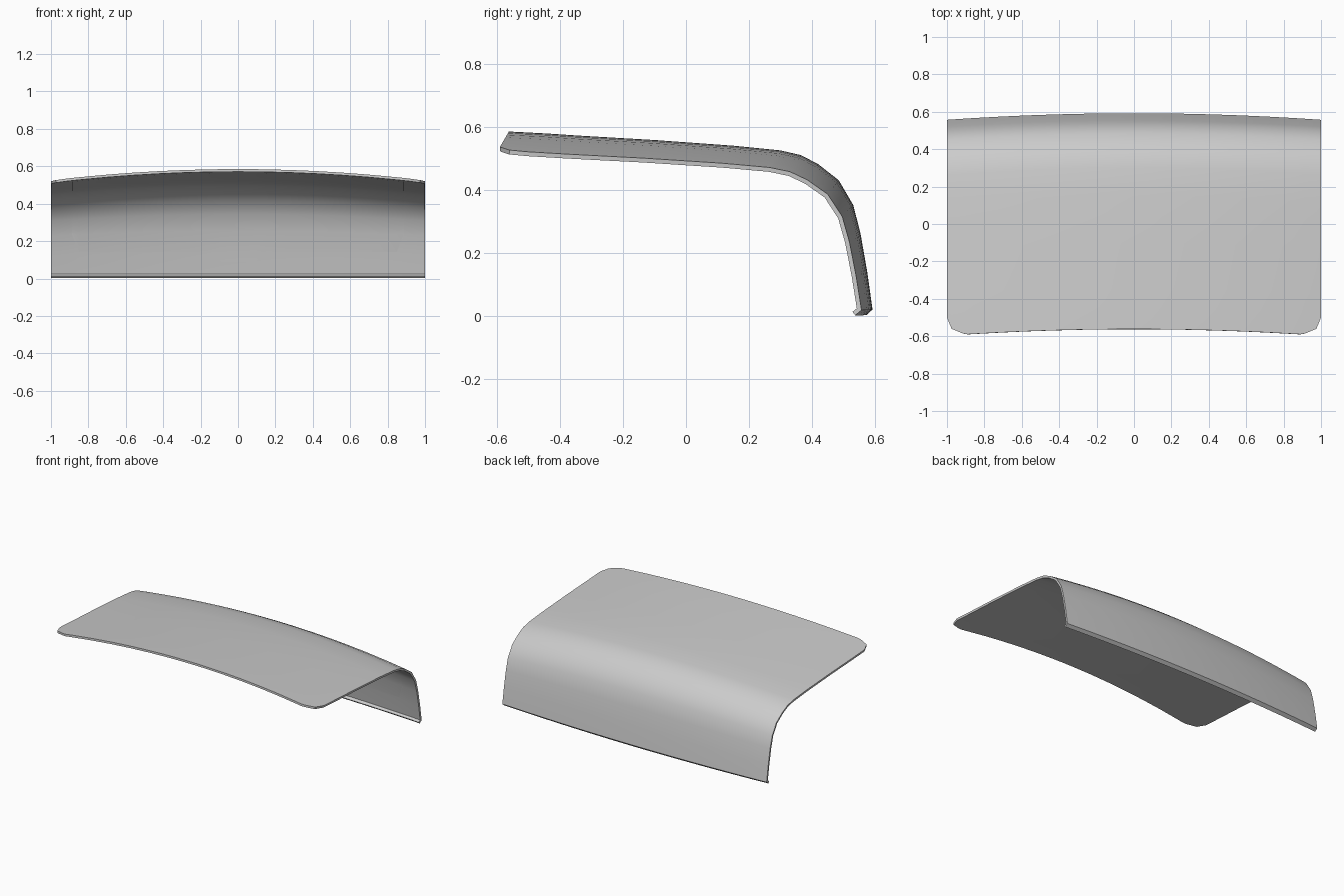
import bpy, bmesh
from mathutils import Vector

if "Cube" in bpy.data.objects:
    bpy.data.objects.remove(bpy.data.objects["Cube"])

# Outer centre-line profile (y, z), front edge to folded rear lip
PROFILE = [(-0.562, 0.585), (-0.46, 0.580), (-0.34, 0.572), (-0.10, 0.558), (0.15, 0.540),
           (0.30, 0.525), (0.365, 0.510), (0.42, 0.481), (0.485, 0.430), (0.531, 0.351),
           (0.554, 0.260), (0.575, 0.140), (0.592, 0.020), (0.572, 0.002)]
P = [Vector(p) for p in PROFILE]
S = [0.0]
for a, b in zip(P, P[1:]):
    S.append(S[-1] + (b - a).length)

HALF = [0.09, 0.15, 0.28, 0.42, 0.56, 0.70, 0.85, 0.89, 0.915, 0.975, 1.0]
COLS = [-x for x in reversed(HALF)] + [0.0] + HALF


def lerp(table, x):
    """Piecewise linear lookup in a list of (key, value)."""
    if x <= table[0][0]:
        return table[0][1]
    for (a, va), (b, vb) in zip(table, table[1:]):
        if x <= b:
            return va + (vb - va) * (x - a) / (b - a)
    return table[-1][1]


YS = [(s, p.x) for s, p in zip(S, P)]
ZS = [(s, p.y) for s, p in zip(S, P)]


def surf(x, s):
    """Crowned outer surface."""
    return Vector((x, lerp(YS, s) - 0.035 * x * x, lerp(ZS, s) * (1 - 0.103 * x * x)))


def inner(x, s, depth):
    e = 0.002
    n = (surf(x + e, s) - surf(x - e, s)).cross(surf(x, s + e) - surf(x, s - e))
    return surf(x, s) - n.normalized() * depth


def sheet(name, cols, rows, point, flip=False):
    """Grid surface; rows(x) gives the positions along the profile."""
    bm = bmesh.new()
    v = [[bm.verts.new(point(x, s)) for s in rows(x)] for x in cols]
    for c, d in zip(v, v[1:]):
        for j in range(len(c) - 1):
            f = [c[j], d[j], d[j + 1], c[j + 1]]
            bm.faces.new(f[::-1] if flip else f)
    me = bpy.data.meshes.new(name)
    bm.to_mesh(me)
    bm.free()
    ob = bpy.data.objects.new(name, me)
    bpy.context.collection.objects.link(ob)
    return ob


def finish(ob):
    bpy.ops.object.select_all(action='DESELECT')
    ob.select_set(True)
    bpy.context.view_layer.objects.active = ob
    for m in list(ob.modifiers):
        bpy.ops.object.modifier_apply(modifier=m.name)
    bpy.ops.object.shade_smooth_by_angle(angle=0.6)


# Lid shell with clipped front corners
CORNER = [(0.89, 0.0), (0.915, 0.006), (0.975, 0.035), (1.0, 0.097)]
lid = sheet("lid_shell", COLS, lambda x: [lerp(CORNER, abs(x)), 0.12] + S[2:], surf)
sol = lid.modifiers.new("thickness", 'SOLIDIFY')
sol.thickness = 0.014
sol.offset = -1
sol.use_even_offset = True
finish(lid)

# Inner panel with clipped corners and a central latch notch at the rear
S_OF_Z = [(-z, s) for s, z in ZS]
LOWER = [(0.0, 0.09), (0.09, 0.09), (0.15, 0.145), (0.85, 0.145), (0.89, 0.24)]


def panel_rows(x):
    z = lerp(LOWER, abs(x)) / (1 - 0.103 * x * x)
    end = lerp(S_OF_Z, -z)
    knee = min(end, S[11])
    return [0.10, 0.12] + S[2:10] + [min(S[10], end - 0.01), knee - 0.004, end]


panel = sheet("inner_panel", [x for x in COLS if abs(x) < 0.9], panel_rows,
              lambda x, s: inner(x, s, 0.0158), flip=True)
finish(panel)
